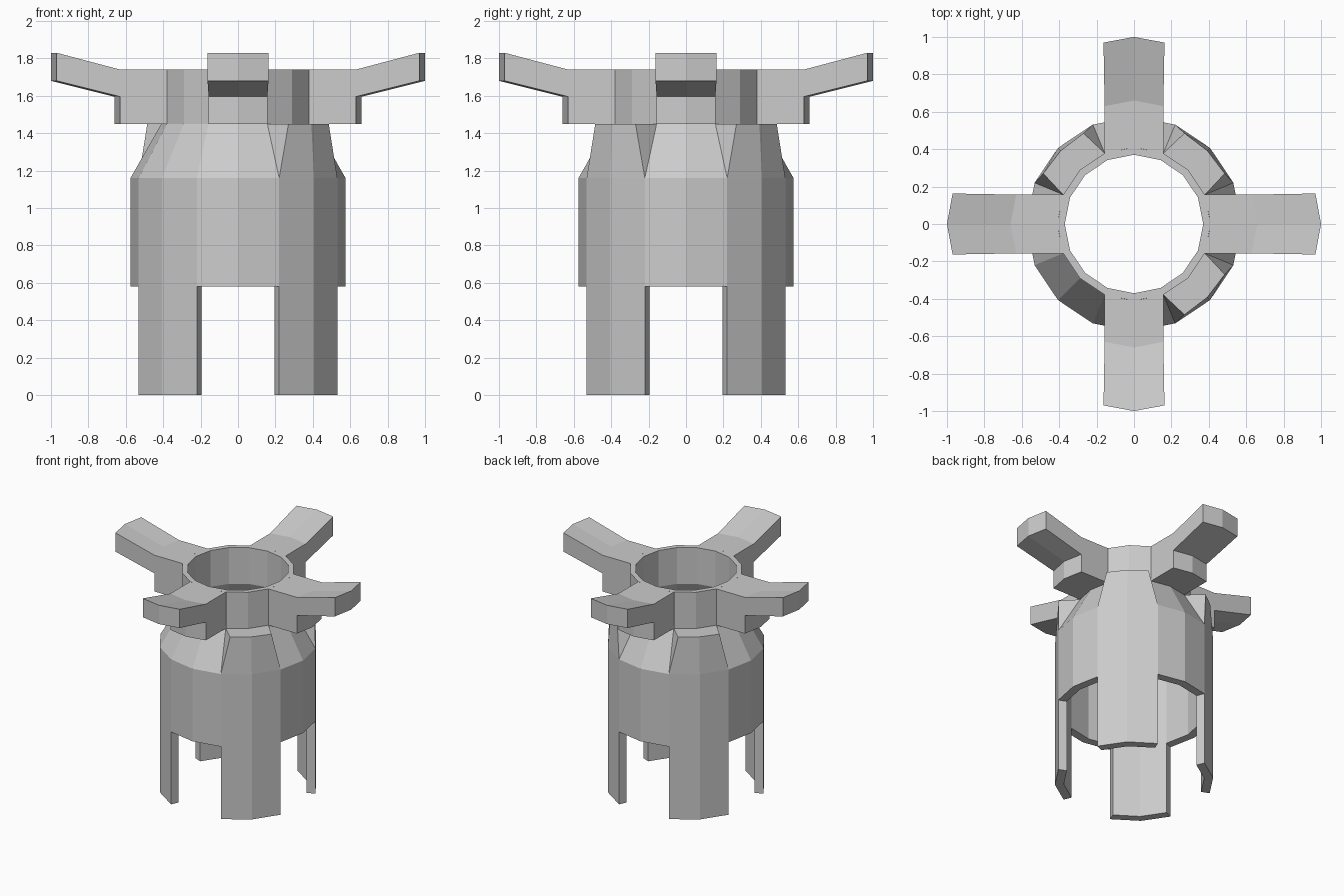
import bpy, bmesh
from math import cos, sin, pi

if "Cube" in bpy.data.objects:
    bpy.data.objects.remove(bpy.data.objects["Cube"])

N = 16                       # sides of the round body
Z_LEG, Z_SHOULDER, Z_NECK, Z_TOP = 0.58, 1.16, 1.45, 1.74


def polar(r, k, z):
    a = 2 * pi * k / N
    return (r * cos(a), r * sin(a), z)


def turn(p, quarter):
    x, y, z = p
    for _ in range(quarter):
        x, y = -y, x
    return (x, y, z)


def loft(name, sections, closed=False, open_ends=(), skip=None, quarter=0):
    """Skin equal cross-sections; faces hidden inside other parts are dropped."""
    bm = bmesh.new()
    rows = [[bm.verts.new(turn(p, quarter)) for p in s] for s in sections]
    n, m = len(rows), len(rows[0])
    hidden = []
    for i in range(n if closed else n - 1):
        for j in range(m):
            a, b = rows[i], rows[(i + 1) % n]
            f = bm.faces.new((a[j], a[(j + 1) % m], b[(j + 1) % m], b[j]))
            if skip and skip(i, j):
                hidden.append(f)
    if not closed:
        for end in (0, -1):
            f = bm.faces.new(rows[end])
            if end in open_ends:
                hidden.append(f)
    bmesh.ops.remove_doubles(bm, verts=bm.verts, dist=1e-4)
    bmesh.ops.recalc_face_normals(bm, faces=bm.faces)
    hidden = [f for f in hidden if f.is_valid]
    bmesh.ops.delete(bm, geom=hidden, context='FACES')
    me = bpy.data.meshes.new(name)
    bm.to_mesh(me)
    bm.free()
    ob = bpy.data.objects.new(name, me)
    bpy.context.collection.objects.link(ob)
    return ob


# Hollow body with sloped shoulder and neck ring
profile = [(0.575, Z_LEG), (0.575, Z_SHOULDER), (0.41, Z_NECK), (0.41, Z_TOP),
           (0.37, Z_TOP), (0.37, Z_NECK), (0.51, Z_SHOULDER), (0.51, Z_LEG)]


def body_hidden(k, j):
    diagonal = k % 4 in (1, 2)
    if j == 2:                       # neck wall behind the arms
        return not diagonal
    if j == 7:                       # underside above the legs
        return diagonal
    return j == 1 and diagonal and k // 4 != 2   # shoulder under the wedges


loft("body_shell", [[polar(r, k, z) for r, z in profile] for k in range(N)],
     closed=True, skip=body_hidden)

# Four legs continuing the body wall on the diagonals
for q in range(4):
    loft("leg", [[polar(0.575, k, 0), polar(0.575, k, Z_LEG),
                  polar(0.51, k, Z_LEG), polar(0.51, k, 0)] for k in (1, 2, 3)],
         skip=lambda i, j: j == 1, quarter=q)

# Raised shoulder wedges on three of the diagonals
wedge_top = [(0.485, 0.27), (0.392, 0.392), (0.27, 0.485)]
for q in (0, 1, 3):
    loft("shoulder_wedge", [[polar(0.575, k, Z_SHOULDER), (*t, Z_NECK),
                             polar(0.41, k, Z_NECK)]
                            for k, t in zip((1, 2, 3), wedge_top)],
         skip=lambda i, j: j == 2, quarter=q)

# Four upturned arms: (centre reach, side reach, half width, z)
arm = [(0.41, 0.379, 0.157, Z_NECK), (0.66, 0.63, 0.157, Z_NECK),
       (0.66, 0.63, 0.157, 1.595), (1.0, 0.97, 0.163, 1.68),
       (1.0, 0.97, 0.163, 1.83), (0.66, 0.63, 0.157, Z_TOP),
       (0.41, 0.379, 0.157, Z_TOP)]
for q in range(4):
    loft("arm", [[(c if s == 0 else e, s * w, z) for c, e, w, z in arm]
                 for s in (-1, 0, 1)],
         skip=lambda i, j: j == 6, quarter=q)
